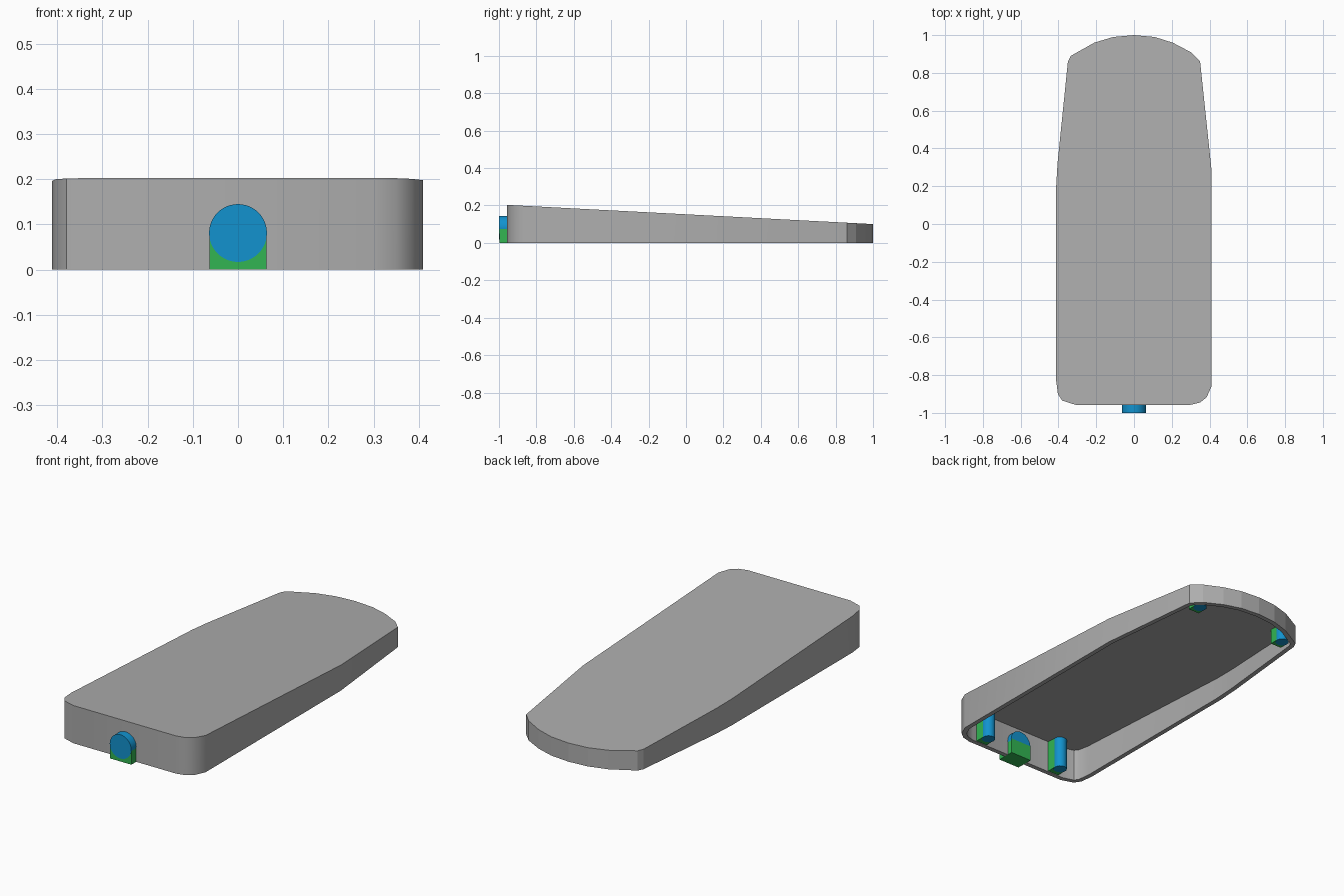
import bpy, bmesh, math
from mathutils import Vector

if "Cube" in bpy.data.objects:
    bpy.data.objects.remove(bpy.data.objects["Cube"])


def material(name, rgb):
    m = bpy.data.materials.new(name)
    m.diffuse_color = (*rgb, 1)
    m.use_nodes = True
    m.node_tree.nodes["Principled BSDF"].inputs["Base Color"].default_value = m.diffuse_color
    return m


GREY = material("grey", (0.42, 0.42, 0.42))
BLUE = material("blue", (0.006, 0.29, 0.62))
GREEN = material("green", (0.032, 0.46, 0.085))


def finish(name, bm, mat):
    bmesh.ops.recalc_face_normals(bm, faces=bm.faces)
    me = bpy.data.meshes.new(name)
    bm.to_mesh(me)
    bm.free()
    me.materials.append(mat)
    ob = bpy.data.objects.new(name, me)
    bpy.context.collection.objects.link(ob)
    bpy.ops.object.select_all(action='DESELECT')
    ob.select_set(True)
    bpy.context.view_layer.objects.active = ob
    bpy.ops.object.shade_smooth_by_angle(angle=math.radians(35))
    return ob


def roof(y):
    # sloping lid height
    return 0.203 - (y + 0.957) * 0.1025 / 1.957


# Plan outline, counter-clockwise from the front left
OUTLINE = [Vector(p) for p in (
    (-0.31, -0.957), (0.30, -0.957), (0.35, -0.945), (0.385, -0.917), (0.41, -0.86),
    (0.41, 0.29), (0.35, 0.86), (0.30, 0.91), (0.205, 0.96), (0.11, 0.99), (0, 1),
    (-0.11, 0.99), (-0.21, 0.96), (-0.335, 0.89), (-0.35, 0.86),
    (-0.405, 0.32), (-0.412, 0.2), (-0.412, -0.83), (-0.403, -0.90), (-0.38, -0.935))]


def inset(pts, d):
    # mitred inward offset of a counter-clockwise loop
    out = []
    for i, p in enumerate(pts):
        a = (p - pts[i - 1]).normalized()
        b = (pts[(i + 1) % len(pts)] - p).normalized()
        na, nb = Vector((-a.y, a.x)), Vector((-b.y, b.x))
        out.append(p + (na + nb) * d / (1 + na.dot(nb)))
    return out


# Hollow shell, open underneath
bm = bmesh.new()
inner = inset(OUTLINE, 0.025)
rings = [[bm.verts.new((p.x, p.y, z(p.y))) for p in pts] for pts, z in (
    (OUTLINE, roof), (OUTLINE, lambda y: 0), (inner, lambda y: 0),
    (inner, lambda y: roof(y) - 0.025))]
n = len(OUTLINE)
for lo, hi in zip(rings, rings[1:]):
    for i in range(n):
        j = (i + 1) % n
        bm.faces.new((lo[i], lo[j], hi[j], hi[i]))
bm.faces.new(rings[0])
bm.faces.new(rings[3])
shell = finish("shell", bm, GREY)
# the rounded tip stays faceted
for f in shell.data.polygons:
    if f.center.y > 0.8 or abs(f.normal.z) > 0.5:
        f.use_smooth = False


def box(name, lo, hi, mat):
    bm = bmesh.new()
    bmesh.ops.create_cube(bm, size=1)
    for v in bm.verts:
        v.co = [l + (c + 0.5) * (h - l) for c, l, h in zip(v.co, lo, hi)]
    return finish(name, bm, mat)


def cylinder(name, centre, r, depth, mat, segments, along_y=False):
    bm = bmesh.new()
    bmesh.ops.create_cone(bm, cap_ends=True, segments=segments,
                          radius1=r, radius2=r, depth=depth)
    for v in bm.verts:
        c = v.co.copy()
        v.co = Vector(centre) + (Vector((c.x, c.z, c.y)) if along_y else c)
    return finish(name, bm, mat)


# Round plug with square foot through the front wall
cylinder("plug_round", (0, -0.952, 0.081), 0.064, 0.096, BLUE, 48, True)
box("plug_foot", (-0.0635, -0.998, 0), (0.0635, -0.902, 0.083), GREEN)

# Four corner posts: round pillar with a block on its front side
for label, x, y, depth in (("front", 0.24, -0.875, 0.07), ("back", 0.275, 0.855, 0.05)):
    for side, s in (("left", -1), ("right", 1)):
        top = roof(y) - 0.013
        cylinder(f"{label}_{side}_post", (s * x, y, top / 2 + 0.001), 0.034,
                 top - 0.002, BLUE, 16)
        box(f"{label}_{side}_post_block", (s * x - 0.033, y - depth, 0.003),
            (s * x + 0.033, y, top), GREEN)
